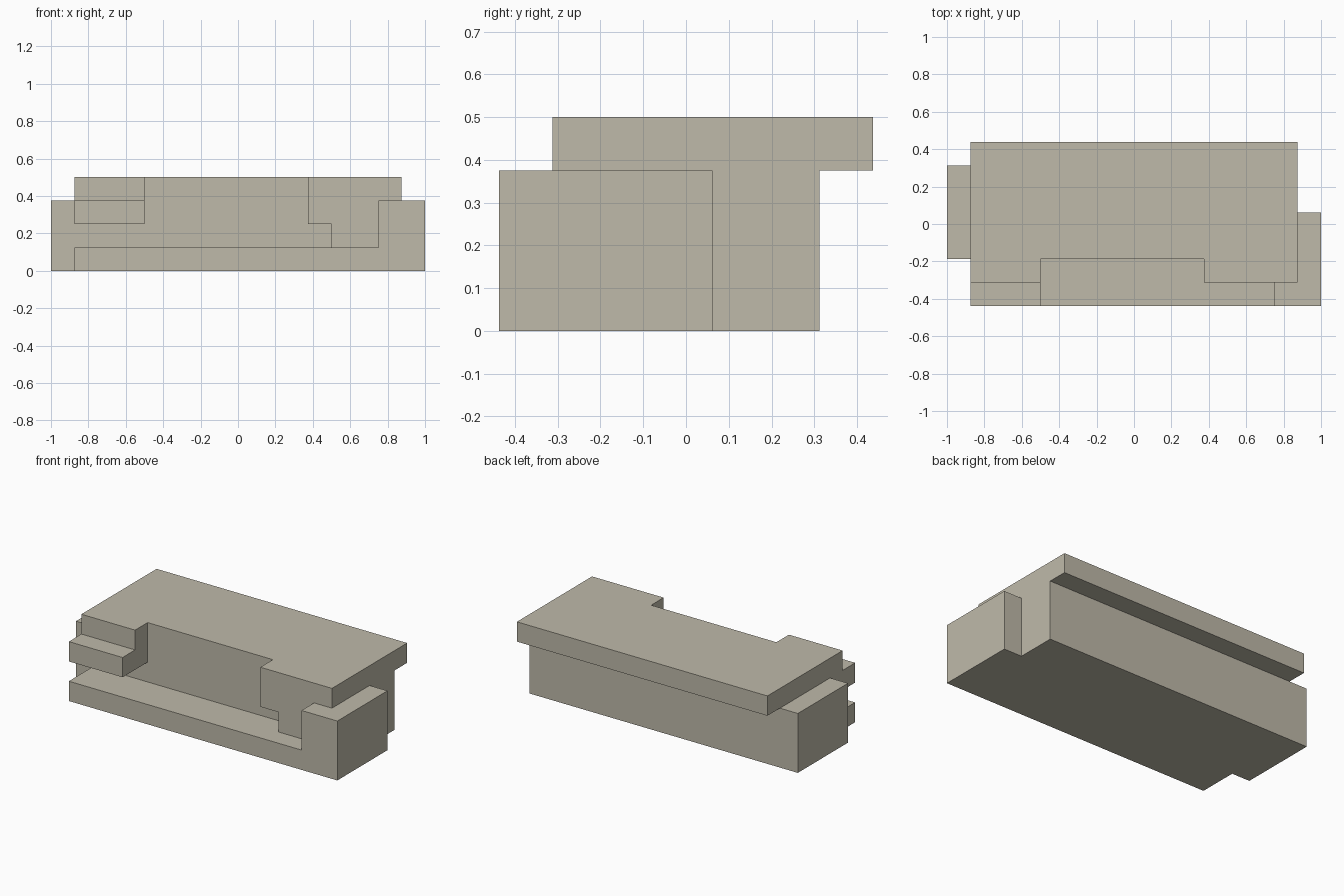
import bpy
import bmesh
from mathutils import Vector

cube = bpy.data.objects.get("Cube")
if cube:
    bpy.data.objects.remove(cube, do_unlink=True)

U = 0.125                               # size of one unit cell
ORIGIN = Vector((-1.0, -0.4375, 0.0))

stone = bpy.data.materials.new("warm grey")
stone.use_nodes = True
colour = (0.52, 0.49, 0.40, 1.0)
stone.diffuse_color = colour
stone.node_tree.nodes["Principled BSDF"].inputs["Base Color"].default_value = colour

# Parts as (x range, y range, z range) in unit cells
PARTS = {
    "core_beam":       ((0, 15), (2, 6), (0, 3)),
    "left_end_cheek":  ((15, 16), (0, 4), (0, 3)),
    "front_post":      ((14, 16), (0, 2), (0, 3)),
    "base_ledge":      ((1, 16), (0, 2), (0, 1)),
    "front_lug":       ((1, 4), (0, 2), (2, 3)),
    "upper_bracket":   ((11, 15), (1, 2), (2, 4)),
    "lower_bracket":   ((12, 15), (1, 2), (1, 2)),
    "top_plate":       ((1, 15), (2, 7), (3, 4)),
    "top_tab":         ((1, 4), (1, 2), (3, 4)),
}

# Fuse the parts into one set of filled cells
cells = {(i, j, k)
         for xr, yr, zr in PARTS.values()
         for i in range(*xr) for j in range(*yr) for k in range(*zr)}

# Skin the outside of the cells only
bm = bmesh.new()
for cell in cells:
    centre = Vector(cell) + Vector((0.5, 0.5, 0.5))
    for axis in range(3):
        for sign in (-1, 1):
            n = Vector((0, 0, 0))
            n[axis] = sign
            if tuple(int(c + d) for c, d in zip(cell, n)) in cells:
                continue
            a = Vector((0, 0, 0))
            a[(axis + 1) % 3] = 0.5
            b = n.cross(a)
            corners = (-a - b, a - b, a + b, -a + b)
            bm.faces.new([bm.verts.new(ORIGIN + U * (centre + n * 0.5 + c))
                          for c in corners])

# Weld the skin and merge flat areas into single faces
bmesh.ops.remove_doubles(bm, verts=bm.verts[:], dist=0.001)
bmesh.ops.dissolve_limit(bm, angle_limit=0.01, verts=bm.verts[:], edges=bm.edges[:])
bmesh.ops.recalc_face_normals(bm, faces=bm.faces[:])

mesh = bpy.data.meshes.new("interlocking_block")
bm.to_mesh(mesh)
bm.free()
mesh.materials.append(stone)
block = bpy.data.objects.new("interlocking_block", mesh)
bpy.context.collection.objects.link(block)
